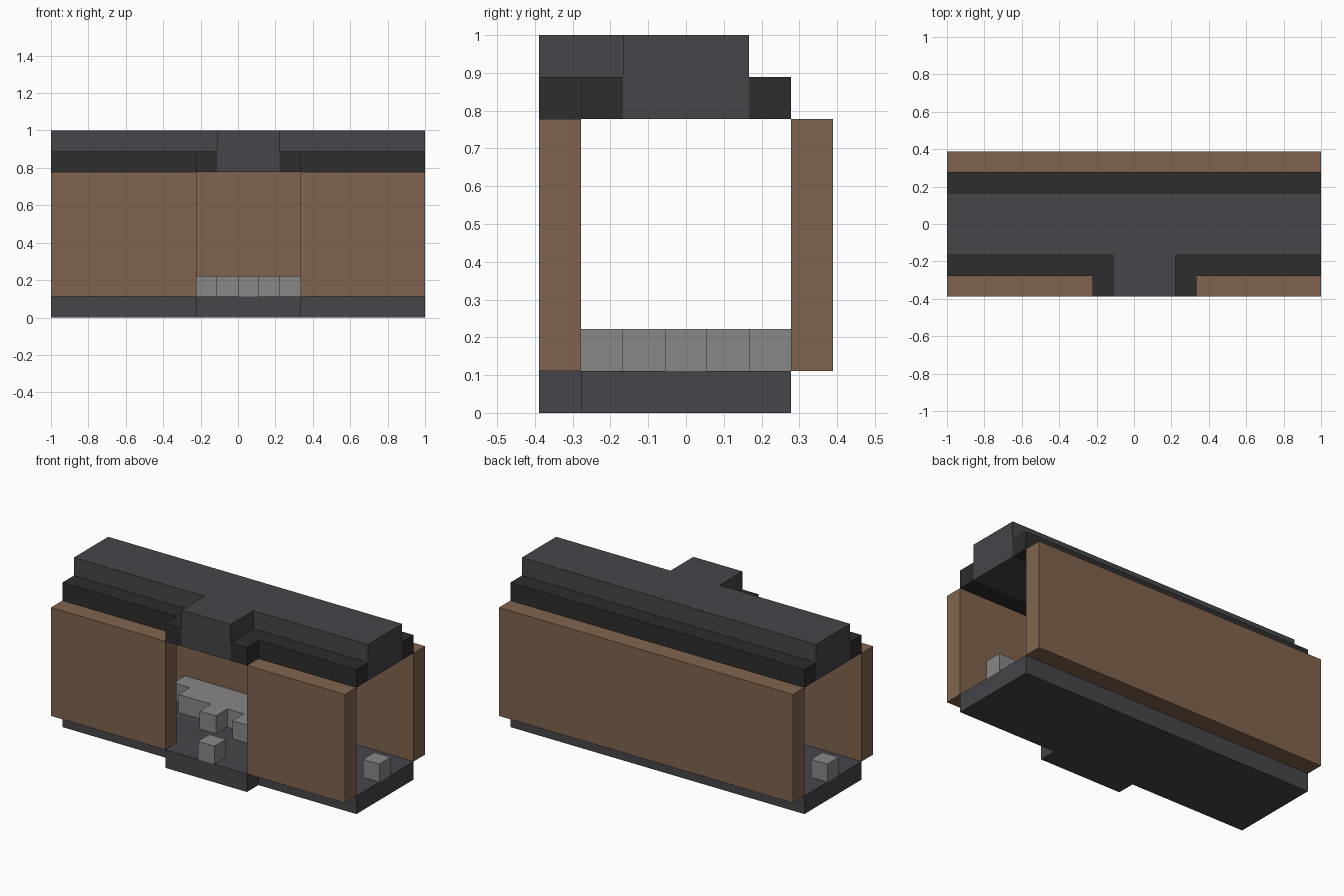
import bpy
import bmesh

cube = bpy.data.objects.get("Cube")
if cube:
    bpy.data.objects.remove(cube, do_unlink=True)

U = 2 / 18  # one block
DEPTH = 7


def material(name, rgb):
    linear = [((c / 255 + 0.055) / 1.055) ** 2.4 for c in rgb]
    mat = bpy.data.materials.new(name)
    mat.use_nodes = True
    mat.diffuse_color = (*linear, 1)
    bsdf = mat.node_tree.nodes["Principled BSDF"]
    bsdf.inputs["Base Color"].default_value = (*linear, 1)
    bsdf.inputs["Roughness"].default_value = 0.9
    return mat


brown = material("brown wood", (128, 100, 78))
slate = material("slate grey", (70, 69, 74))
dark = material("dark grey", (45, 45, 45))
stone = material("stone grey", (135, 135, 135))


def prism(name, outline, z0, z1, mat):
    """Raise a plan outline, given in blocks, from z0 to z1."""
    bm = bmesh.new()
    verts = [bm.verts.new((x * U - 1, (y - DEPTH / 2) * U, z0 * U)) for x, y in outline]
    base = bm.faces.new(verts)
    top = bmesh.ops.extrude_face_region(bm, geom=[base])["geom"]
    lifted = [v for v in top if isinstance(v, bmesh.types.BMVert)]
    bmesh.ops.translate(bm, verts=lifted, vec=(0, 0, (z1 - z0) * U))
    bmesh.ops.recalc_face_normals(bm, faces=bm.faces)
    mesh = bpy.data.meshes.new(name)
    bm.to_mesh(mesh)
    bm.free()
    mesh.materials.append(mat)
    obj = bpy.data.objects.new(name, mesh)
    bpy.context.collection.objects.link(obj)
    return obj


def rect(x0, x1, y0, y1):
    return [(x0, y0), (x1, y0), (x1, y1), (x0, y1)]


def tee(x0, x1, front, back):
    """Full-length strip with a tab reaching the front."""
    return [(0, front), (x0, front), (x0, 0), (x1, 0), (x1, front),
            (18, front), (18, back), (0, back)]


# Floor with doorstep
prism("floor", tee(7, 12, 1, 6), 0, 1, slate)

# Walls, with a doorway in the front
prism("front_wall_right", rect(0, 7, 0, 1), 1, 7, brown)
prism("front_wall_left", rect(12, 18, 0, 1), 1, 7, brown)
prism("back_wall", rect(0, 18, 6, 7), 1, 7, brown)

# Roof ridge with porch, and the darker eaves around it
prism("roof_ridge", tee(8, 11, 2, 5), 7, 9, slate)
prism("back_eave", rect(0, 18, 5, 6), 7, 8, dark)
prism("front_eave_right", [(0, 1), (7, 1), (7, 0), (8, 0), (8, 2), (0, 2)], 7, 8, dark)
prism("front_eave_left", [(11, 0), (12, 0), (12, 1), (18, 1), (18, 2), (11, 2)], 7, 8, dark)

# Stone counter along the back, stepped with three teeth
counter = [(4, 6), (4, 5), (5, 5), (5, 4)]
for x in (7, 9, 11):
    counter += [(x, 4), (x, 3), (x + 1, 3), (x + 1, 4)]
counter += [(13, 4), (13, 5), (14, 5), (14, 6)]
prism("back_counter", counter, 1, 2, stone)

# Stone corners behind the front walls
prism("front_counter_right", [(4, 1), (6, 1), (6, 2), (5, 2), (5, 3), (4, 3)], 1, 2, stone)
prism("front_counter_left", [(12, 1), (14, 1), (14, 2), (13, 2), (13, 3), (12, 3)], 1, 2, stone)

# Single stone blocks at the three openings
for name, x, y in (("door_block", 9, 0), ("right_end_block", 0, 3), ("left_end_block", 17, 3)):
    prism(name, rect(x, x + 1, y, y + 1), 1, 2, stone)
